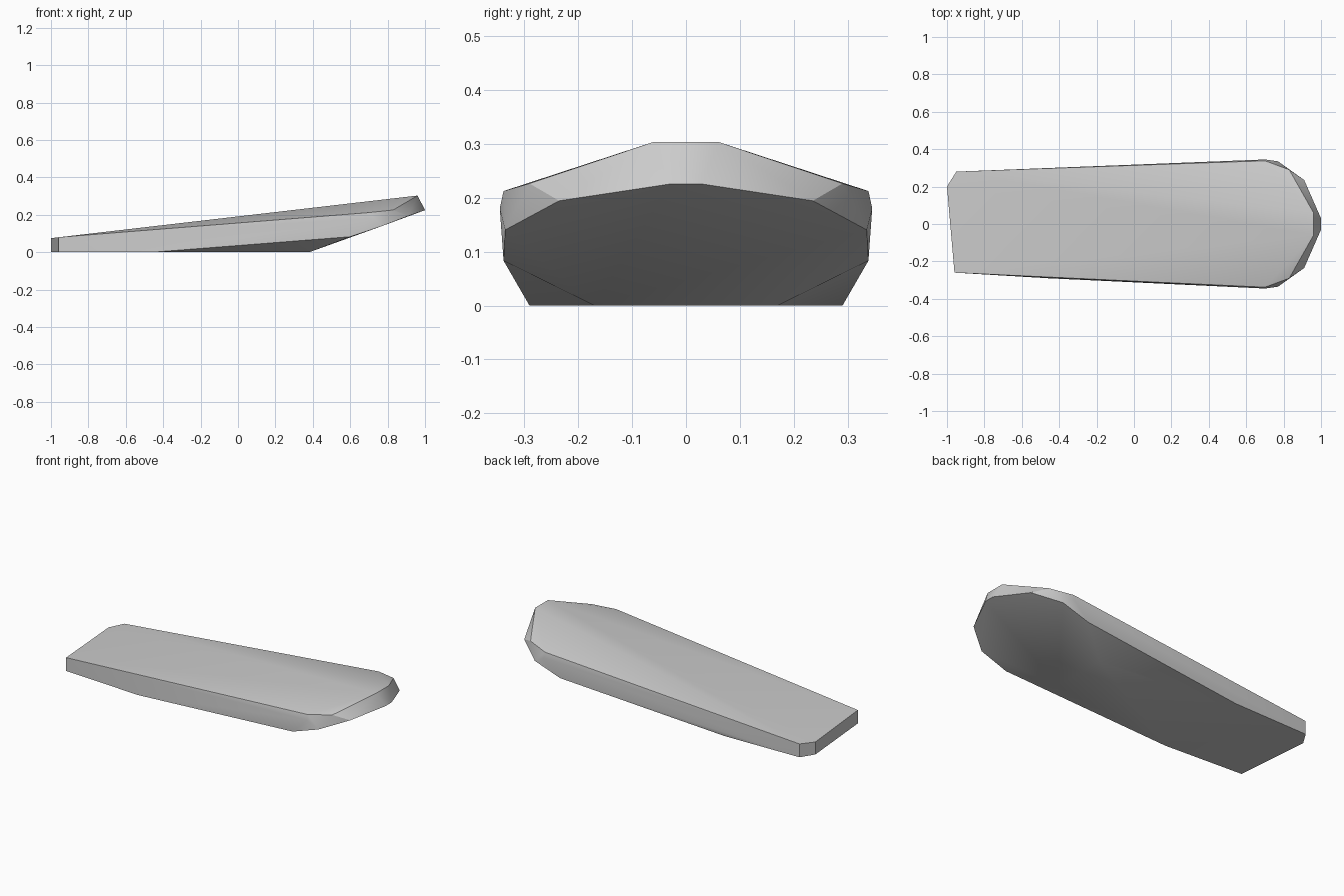
import bpy
import bmesh
import math

# Remove the default cube
cube = bpy.data.objects.get("Cube")
if cube:
    bpy.data.objects.remove(cube, do_unlink=True)

# Plain grey material
grey = bpy.data.materials.new("light_grey")
grey.use_nodes = True
colour = (0.6, 0.6, 0.6, 1)
grey.diffuse_color = colour
grey.node_tree.nodes["Principled BSDF"].inputs["Base Color"].default_value = colour

# Corners shared by both sides, mirrored across y
mirrored = [
    (0.96, 0.06, 0.303),    # raised tip
    (0.83, 0.29, 0.226),    # top rim
    (0.70, 0.338, 0.212),
    (0.70, 0.345, 0.18),    # widest belt
    (1.00, 0.03, 0.225),    # nose underside
    (0.91, 0.235, 0.194),
    (0.77, 0.335, 0.14),
    (0.60, 0.338, 0.083),
    (0.38, 0.17, 0.0),      # flat base
    (-0.46, 0.29, 0.0),
]
points = [(x, y * side, z) for x, y, z in mirrored for side in (1, -1)]

# Blunt rear end with one clipped corner, from base to top
for x, y, top in ((-1.0, 0.2, 0.075), (-0.95, 0.28, 0.08), (-0.96, -0.26, 0.08)):
    points += [(x, y, 0.0), (x, y, top)]

# Faceted slab as the hull of its corners
bm = bmesh.new()
for p in points:
    bm.verts.new(p)
hull = bmesh.ops.convex_hull(bm, input=bm.verts[:])
loose = [v for v in bm.verts if not v.link_faces]
bmesh.ops.delete(bm, geom=loose, context="VERTS")
bmesh.ops.dissolve_limit(bm, angle_limit=math.radians(1), verts=bm.verts[:], edges=bm.edges[:])
bmesh.ops.recalc_face_normals(bm, faces=bm.faces[:])

mesh = bpy.data.meshes.new("slab")
bm.to_mesh(mesh)
bm.free()
mesh.materials.append(grey)
slab = bpy.data.objects.new("slab", mesh)
bpy.context.collection.objects.link(slab)

# Smooth the gentle facets, keep the rims sharp
bpy.ops.object.select_all(action="DESELECT")
slab.select_set(True)
bpy.context.view_layer.objects.active = slab
bpy.ops.object.shade_smooth_by_angle(angle=math.radians(35))
